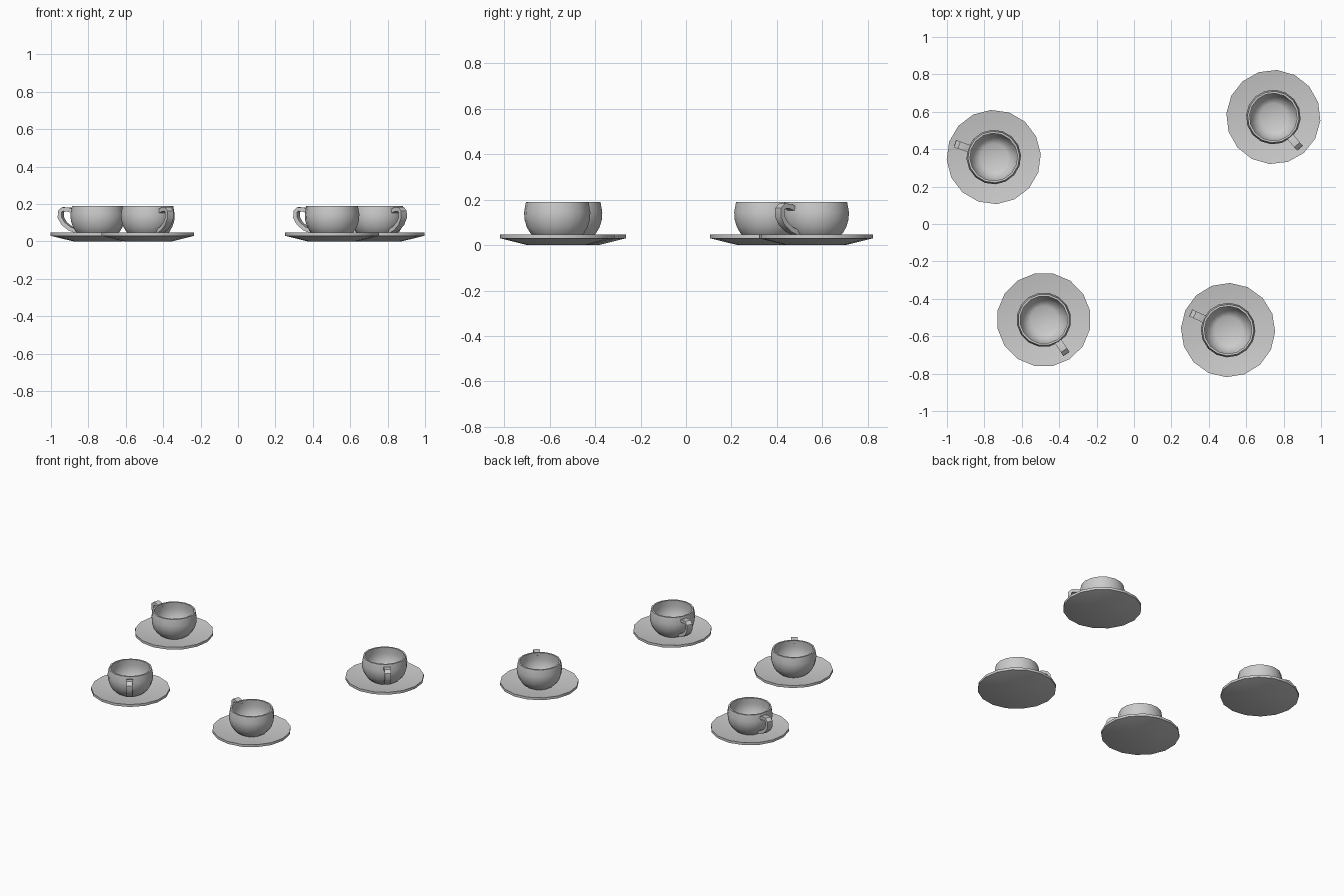
import bpy, bmesh, math
from mathutils import Vector

if "Cube" in bpy.data.objects:
    bpy.data.objects.remove(bpy.data.objects["Cube"])

SIDES = 16


def finish(bm, name, pos, angle):
    bmesh.ops.recalc_face_normals(bm, faces=bm.faces[:])
    mesh = bpy.data.meshes.new(name)
    bm.to_mesh(mesh)
    bm.free()
    ob = bpy.data.objects.new(name, mesh)
    bpy.context.collection.objects.link(ob)
    ob.location = (pos[0], pos[1], 0)
    ob.rotation_euler.z = math.radians(angle)
    bpy.ops.object.select_all(action='DESELECT')
    ob.select_set(True)
    bpy.context.view_layer.objects.active = ob
    bpy.ops.object.shade_smooth_by_angle(angle=math.radians(35))
    return ob


def lathe(name, profile, pos, angle):
    """Closed revolved solid: rings from outer bottom to inner top, capped at both ends."""
    bm = bmesh.new()
    rings = []
    for r, z in profile:
        rings.append([bm.verts.new((r * math.cos(a), r * math.sin(a), z))
                      for a in (2 * math.pi * i / SIDES for i in range(SIDES))])
    for a, b in zip(rings, rings[1:]):
        for i in range(SIDES):
            j = (i + 1) % SIDES
            bm.faces.new((a[i], a[j], b[j], b[i]))
    bm.faces.new(rings[0][::-1])
    bm.faces.new(rings[-1])
    return finish(bm, name, pos, angle)


def strap(name, path, width, thick, pos, angle):
    """Rectangular strap swept along a path in the local xz plane."""
    bm = bmesh.new()
    pts = [Vector((x, 0, z)) for x, z in path]
    rings = []
    for i, p in enumerate(pts):
        t = (pts[min(i + 1, len(pts) - 1)] - pts[max(i - 1, 0)]).normalized()
        n = Vector((-t.z, 0, t.x)) * thick / 2
        w = Vector((0, width / 2, 0))
        rings.append([bm.verts.new(p + s) for s in (n + w, n - w, -n - w, -n + w)])
    for a, b in zip(rings, rings[1:]):
        for i in range(4):
            j = (i + 1) % 4
            bm.faces.new((a[i], a[j], b[j], b[i]))
    bm.faces.new(rings[0][::-1])
    bm.faces.new(rings[-1])
    return finish(bm, name, pos, angle)


saucer = [(0.13, 0.0), (0.252, 0.03), (0.252, 0.047), (0.11, 0.024)]
cup = [(0.078, 0.02), (0.098, 0.033), (0.118, 0.052), (0.134, 0.079),
       (0.144, 0.112), (0.146, 0.145), (0.138, 0.190),       # outer wall and rim
       (0.127, 0.190), (0.131, 0.145), (0.127, 0.112),
       (0.114, 0.079), (0.096, 0.055), (0.073, 0.042)]       # inner wall and floor
handle = [(0.13, 0.160), (0.165, 0.171), (0.193, 0.172), (0.208, 0.160),
          (0.209, 0.128), (0.190, 0.096), (0.155, 0.069), (0.105, 0.050)]

# Position of each set and the direction its handle points
sets = [((-0.75, 0.358), 161), ((0.745, 0.572), -49.5),
        ((-0.482, -0.512), -56.5), ((0.503, -0.567), 155.3)]

for i, (pos, angle) in enumerate(sets, 1):
    lathe(f"saucer_{i}", saucer, pos, angle)
    lathe(f"cup_{i}", cup, pos, angle)
    strap(f"cup_handle_{i}", handle, 0.04, 0.022, pos, angle)
